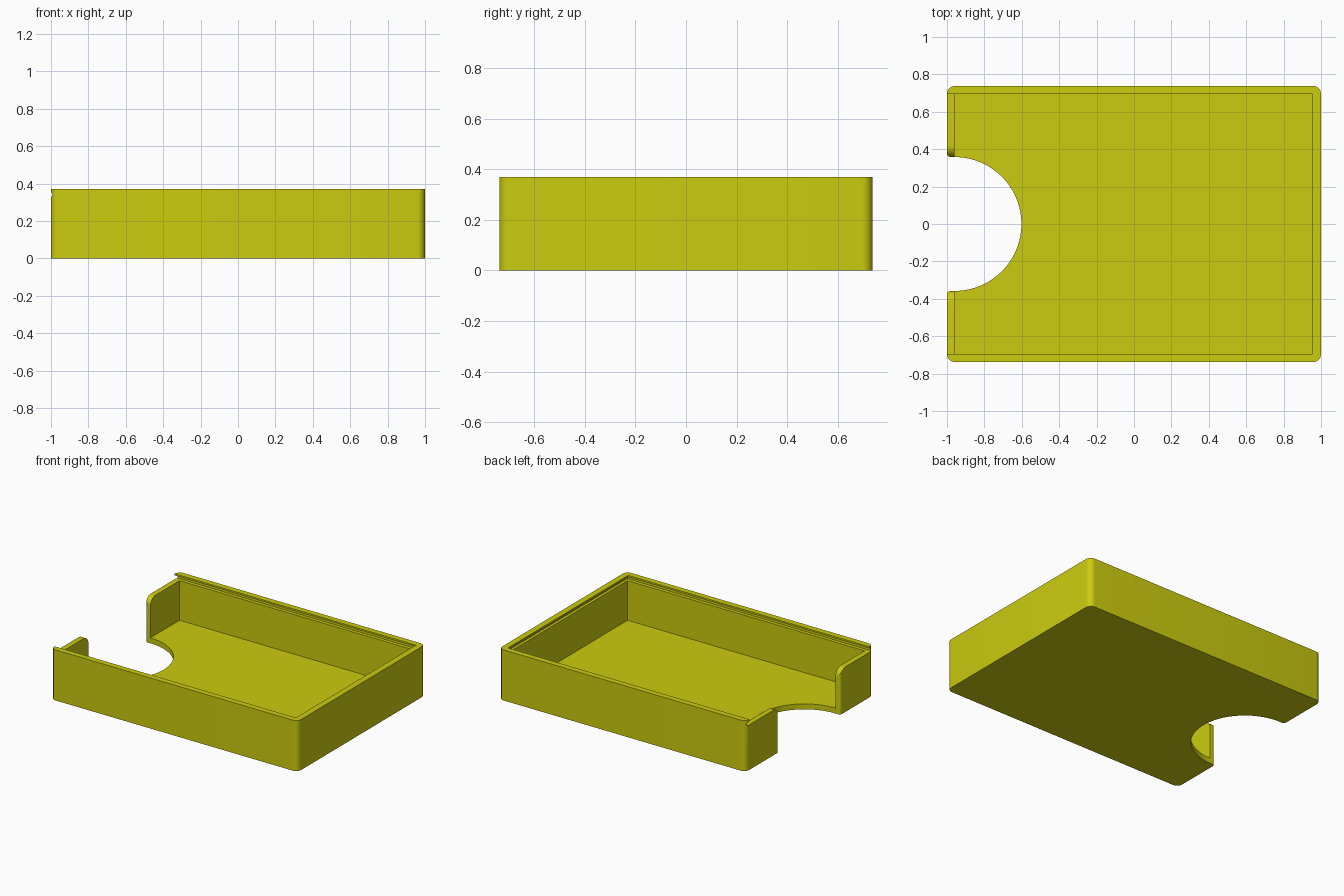
import bpy, bmesh
from math import sin, cos, pi, radians

cube = bpy.data.objects.get("Cube")
if cube:
    bpy.data.objects.remove(cube, do_unlink=True)

HX, HY, H = 1.0, 0.738, 0.37        # outer half sizes and height
IX, IY = 0.96, 0.695                # inner half sizes
FLOOR, RAIL = 0.04, 0.33            # floor thickness, lid rail height
GRIP = 0.358                        # finger cutout radius

yellow = bpy.data.materials.new("mustard yellow")
yellow.use_nodes = True
colour = (0.6, 0.6, 0.005, 1)
yellow.diffuse_color = colour
yellow.node_tree.nodes["Principled BSDF"].inputs["Base Color"].default_value = colour


def arc(cx, cy, r, start, end, steps):
    angles = [radians(start + (end - start) * i / steps) for i in range(steps + 1)]
    return [(cx + r * cos(a), cy + r * sin(a)) for a in angles]


def loft(name, loops):
    """Closed solid through matching loops of 3D points."""
    bm = bmesh.new()
    rings = [[bm.verts.new(p) for p in loop] for loop in loops]
    for low, high in zip(rings, rings[1:]):
        for i in range(len(low)):
            j = (i + 1) % len(low)
            bm.faces.new((low[i], low[j], high[j], high[i]))
    bm.faces.new(rings[0][::-1])
    bm.faces.new(rings[-1])
    bmesh.ops.recalc_face_normals(bm, faces=bm.faces)
    mesh = bpy.data.meshes.new(name)
    bm.to_mesh(mesh)
    bm.free()
    mesh.materials.append(yellow)
    obj = bpy.data.objects.new(name, mesh)
    bpy.context.collection.objects.link(obj)
    return obj


def rect(x0, x1, hy, z):
    return [(x0, -hy, z), (x1, -hy, z), (x1, hy, z), (x0, hy, z)]


def mirrored(half):
    """Complete a profile by mirroring its second-axis half."""
    return half


# Tray body with rounded vertical corners
R = 0.042
cx, cy = HX - R, HY - R
outline = (arc(cx, cy, R, 0, 90, 8) + arc(-cx, cy, R, 90, 180, 8)
           + arc(-cx, -cy, R, 180, 270, 8) + arc(cx, -cy, R, 270, 360, 8))
tray = loft("tray", [[(x, y, z) for x, y in outline] for z in (0, H)])

# Storage cavity
cavity = loft("cavity_cutter", [rect(-IX, IX, IY, z) for z in (FLOOR, RAIL + 0.01)])

# Undercut channel for the sliding lid, open at the left end
channel = loft("lid_channel_cutter", [
    rect(-1.1, 0.98, 0.72, RAIL), rect(-1.1, 0.98, 0.72, 0.345),
    rect(-1.1, 0.955, IY, 0.358), rect(-1.1, 0.955, IY, 0.45)])

# Finger cutout: half circle with softened outer edges
side = arc(-0.98, GRIP + 0.02, 0.02, 270, 180, 6) + [(-1.1, GRIP + 0.02)]
footprint = (arc(-IX, 0, GRIP, -90, 90, 48) + side
             + [(x, -y) for x, y in reversed(side)])
grip = loft("finger_cutter", [[(x, y, z) for x, y in footprint] for z in (-0.1, 0.5)])

# Rounded upper corners of the two short end walls
r = 0.06
flare = [(GRIP - 0.01, 0.2), (GRIP - 0.01, RAIL - r)]
flare += arc(GRIP + r, RAIL - r, r, 180, 90, 10) + [(GRIP + r, 0.45)]
section = flare + [(-y, z) for y, z in reversed(flare)]
corners = loft("wall_corner_cutter", [[(x, y, z) for y, z in section] for x in (-1.1, -0.93)])

# Carve the tray
bpy.context.view_layer.objects.active = tray
tray.select_set(True)
for cutter in (cavity, channel, grip, corners):
    cutter.hide_render = True
    mod = tray.modifiers.new(cutter.name, "BOOLEAN")
    mod.operation = "DIFFERENCE"
    mod.solver = "EXACT"
    mod.object = cutter
    bpy.ops.object.modifier_apply(modifier=mod.name)
    bpy.data.objects.remove(cutter, do_unlink=True)

bpy.ops.object.shade_smooth_by_angle(angle=radians(30))
